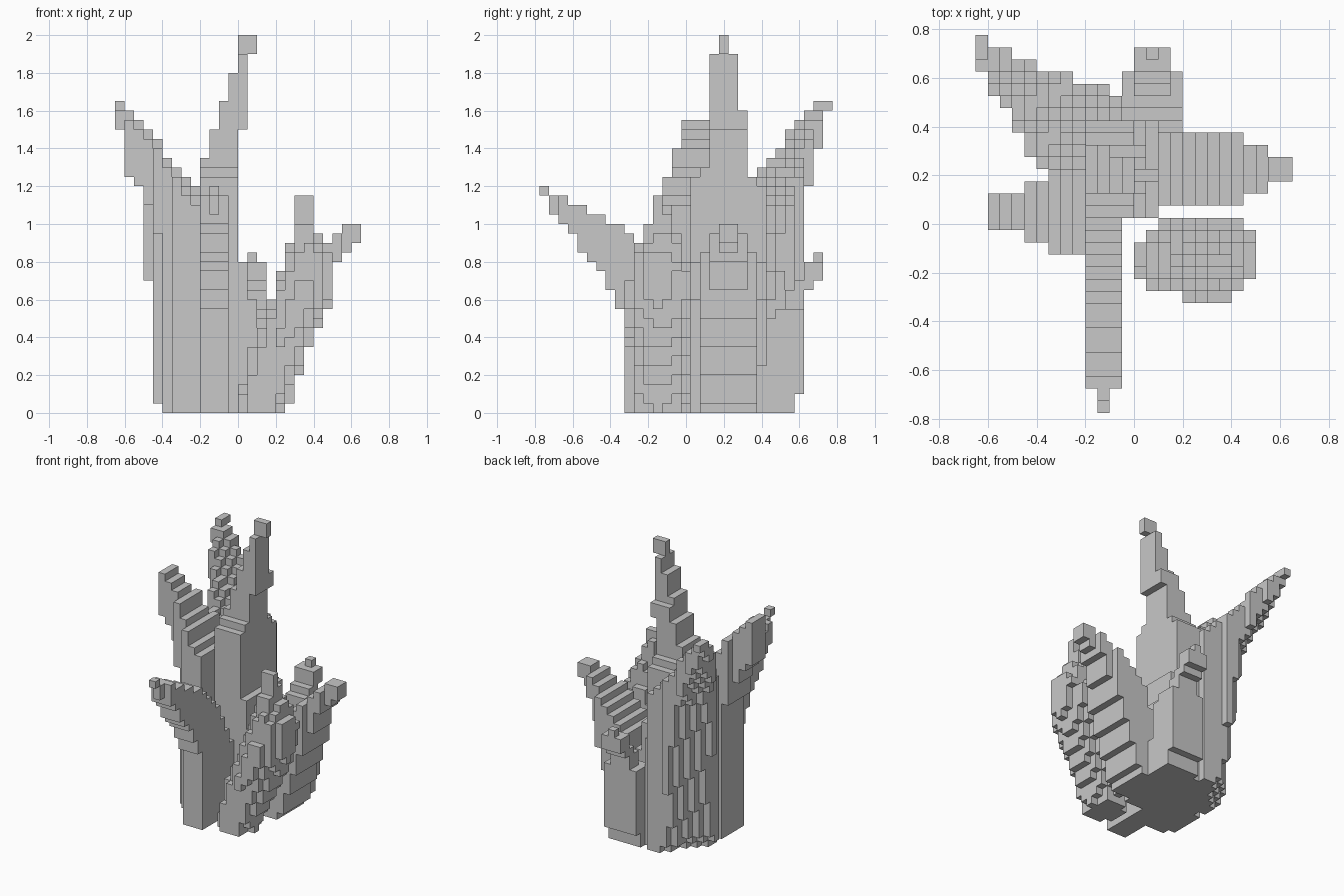
import bpy
import bmesh
from mathutils import Vector

cube = bpy.data.objects.get("Cube")
if cube:
    bpy.data.objects.remove(cube, do_unlink=True)

BLOCK = 0.05
EVEN = [(0, 1), (1, 1)]  # a profile that never narrows a leaf

leaf_grey = bpy.data.materials.new("leaf_grey")
leaf_grey.use_nodes = True
colour = (0.58, 0.58, 0.58, 1)
leaf_grey.diffuse_color = colour
leaf_grey.node_tree.nodes["Principled BSDF"].inputs["Base Color"].default_value = colour

taken = {}  # block -> leaf name, so that leaves never overlap


def profile(points, key):
    """Straight-line interpolation through the points, clamped at both ends."""
    key = min(max(key, points[0][0]), points[-1][0])
    for (start, low), (end, high) in zip(points, points[1:]):
        if key <= end:
            return low + (high - low) * (key - start) / (end - start)


def block_centre(i, j, k):
    return Vector((i + 0.5, j, k + 0.5)) * BLOCK


def leaf(name, direction, centre, inner, outer, taper=EVEN, plan=EVEN, rounded=False):
    """Fill a leaf with blocks. It reaches out along direction, between the
    inner and outer profiles; its half width follows the height (taper)
    and the distance from the middle (plan)."""
    along = Vector(direction).normalized()
    across = Vector((-along.y, along.x))
    smallest = BLOCK / 2 + 0.002
    for k in range(round(inner[-1][0] / BLOCK)):
        for i in range(-13, 13):
            for j in range(-15, 16):
                spot = block_centre(i, j, k)
                near, far = profile(inner, spot.z), profile(outer, spot.z)
                distance = spot.xy.dot(along)
                half = min(profile(taper, spot.z), profile(plan, distance))
                a = abs(distance - (near + far) / 2) / max((far - near) / 2, smallest)
                b = abs(spot.xy.dot(across) - centre) / max(half, smallest)
                inside = a * a + b * b < 1.1 if rounded else max(a, b) <= 1
                if inside:
                    taken.setdefault((i, j, k), name)


# Upright leaf in the middle, with a hooked tip
leaf("tall_centre_leaf", direction=(1, 0), centre=.21,
     inner=[(0, -.2), (1.25, -.2), (1.9, 0), (2, 0)],
     outer=[(0, .1), (.5, .1), (.9, 0), (1.45, 0), (1.55, .05), (1.85, .05), (1.95, .1)],
     taper=[(0, .2), (1.2, .2), (1.25, .14), (1.35, .1), (1.6, .1),
            (1.65, .06), (1.9, .06), (1.92, .02)])

# Leaves that curve outward around it
leaf("front_leaf", direction=(0, -1), centre=-.125,
     inner=[(0, -.05), (.5, 0), (.75, .12), (.95, .29), (1.2, .75)],
     outer=[(0, .3), (.5, .33), (.75, .46), (1.2, .8)],
     plan=[(0, .08), (.6, .08), (.75, .03)])

leaf("right_leaf", direction=(-1, 0), centre=-.05,
     inner=[(0, .2), (1.1, .22), (1.55, .55)],
     outer=[(0, .4), (.8, .4), (1.1, .46), (1.3, .6), (1.55, .6)],
     plan=[(.2, .18), (.35, .155), (.38, .13), (.6, .06)])

leaf("left_leaf", direction=(1, 0), centre=.225,
     inner=[(0, .08), (.4, .13), (.65, .22), (1, .55)],
     outer=[(0, .25), (.5, .42), (.8, .52), (.9, .65), (1, .65)],
     plan=[(.1, .15), (.45, .15), (.47, .1), (.54, .1), (.6, .05)])

leaf("back_leaf", direction=(0, 1), centre=-.075,
     inner=[(0, .37), (.45, .42), (.85, .7)],
     outer=[(0, .53), (.1, .62), (.6, .62), (.75, .72), (.85, .72)],
     taper=[(0, .13), (.5, .13), (.6, .08), (.75, .08), (.85, .02)])

leaf("back_right_leaf", direction=(-.77, .64), centre=-.14,
     inner=[(0, .33), (.5, .33), (1.1, .45), (1.35, .67), (1.65, .92)],
     outer=[(0, .48), (.1, .55), (.5, .6), (1.1, .67), (1.65, 1)],
     plan=[(.3, .22), (.5, .2), (.7, .12), (.95, .04)])

leaf("front_left_leaf", direction=(1, 0), centre=-.14,
     inner=[(0, 0), (.3, .06), (.6, .19), (.95, .3), (1.15, .3)],
     outer=[(0, .21), (.6, .48), (.8, .5), (.95, .42), (1.15, .37)],
     taper=[(0, .13), (.6, .17), (.8, .14), (1, .06), (1.15, .03)],
     rounded=True)


def square(block, axis, sign):
    """Corners of one face of a block."""
    out, u, v = Vector(), Vector(), Vector()
    out[axis] = sign * BLOCK / 2
    u[(axis + 1) % 3] = BLOCK / 2
    v[(axis + 2) % 3] = sign * BLOCK / 2
    middle = block_centre(*block) + out
    return [middle - u - v, middle + u - v, middle + u + v, middle - u + v]


# One mesh per leaf, keeping only the exposed block faces
for name in dict.fromkeys(taken.values()):
    bm = bmesh.new()
    for block in [b for b, owner in taken.items() if owner == name]:
        for axis in range(3):
            for sign in (-1, 1):
                beside = list(block)
                beside[axis] += sign
                if tuple(beside) not in taken:
                    bm.faces.new([bm.verts.new(c) for c in square(block, axis, sign)])
    bmesh.ops.remove_doubles(bm, verts=bm.verts, dist=BLOCK / 50)
    mesh = bpy.data.meshes.new(name)
    bm.to_mesh(mesh)
    bm.free()
    mesh.materials.append(leaf_grey)
    bpy.context.scene.collection.objects.link(bpy.data.objects.new(name, mesh))
